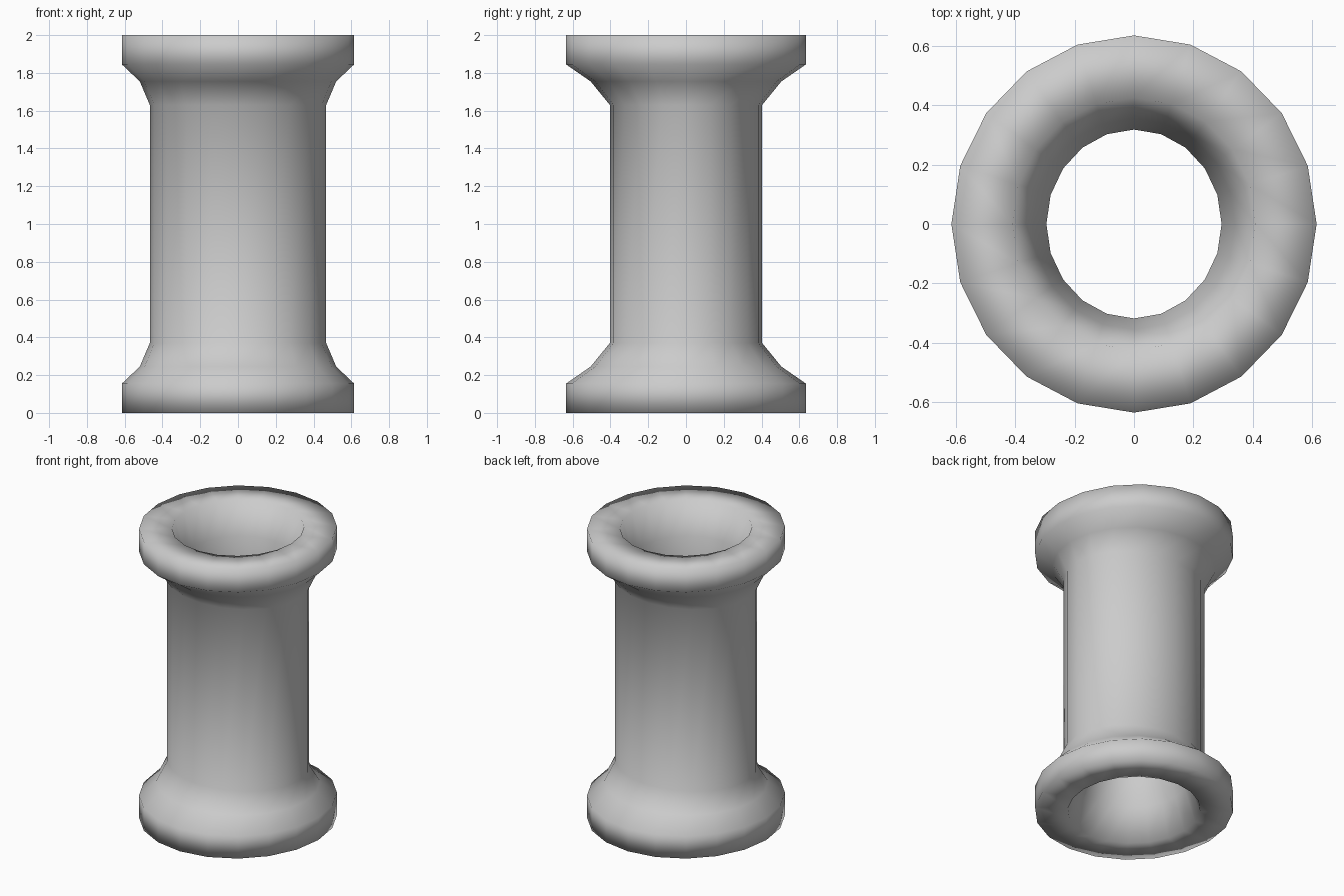
import bpy, bmesh, math

if "Cube" in bpy.data.objects:
    bpy.data.objects.remove(bpy.data.objects["Cube"])

SIDES = 20

# Lower half of the closed wall section: (x radius, y radius, z), bore to outside
half = [
    (0.295, 0.318, 0.37),   # bore
    (0.34, 0.355, 0.22),    # inner flare
    (0.41, 0.425, 0.0),     # mouth
    (0.615, 0.635, 0.0),    # flange edge
    (0.615, 0.635, 0.155),
    (0.52, 0.505, 0.245),   # outer flare
    (0.467, 0.403, 0.37),   # barrel
]
# Mirror the section about mid height and close the loop
section = half + [(rx, ry, 2.0 - z) for rx, ry, z in reversed(half)]

bm = bmesh.new()
rings = []
for rx, ry, z in section:
    ring = []
    for i in range(SIDES):
        a = 2 * math.pi * i / SIDES
        ring.append(bm.verts.new((rx * math.cos(a), ry * math.sin(a), z)))
    rings.append(ring)

# Skin consecutive rings, last one back to the first
for k, ring in enumerate(rings):
    nxt = rings[(k + 1) % len(rings)]
    for i in range(SIDES):
        j = (i + 1) % SIDES
        bm.faces.new((ring[i], ring[j], nxt[j], nxt[i]))
bmesh.ops.recalc_face_normals(bm, faces=bm.faces[:])
for f in bm.faces:
    f.smooth = True

# Hollow flanged spool
mesh = bpy.data.meshes.new("spool")
bm.to_mesh(mesh)
bm.free()
spool = bpy.data.objects.new("spool", mesh)
bpy.context.collection.objects.link(spool)
